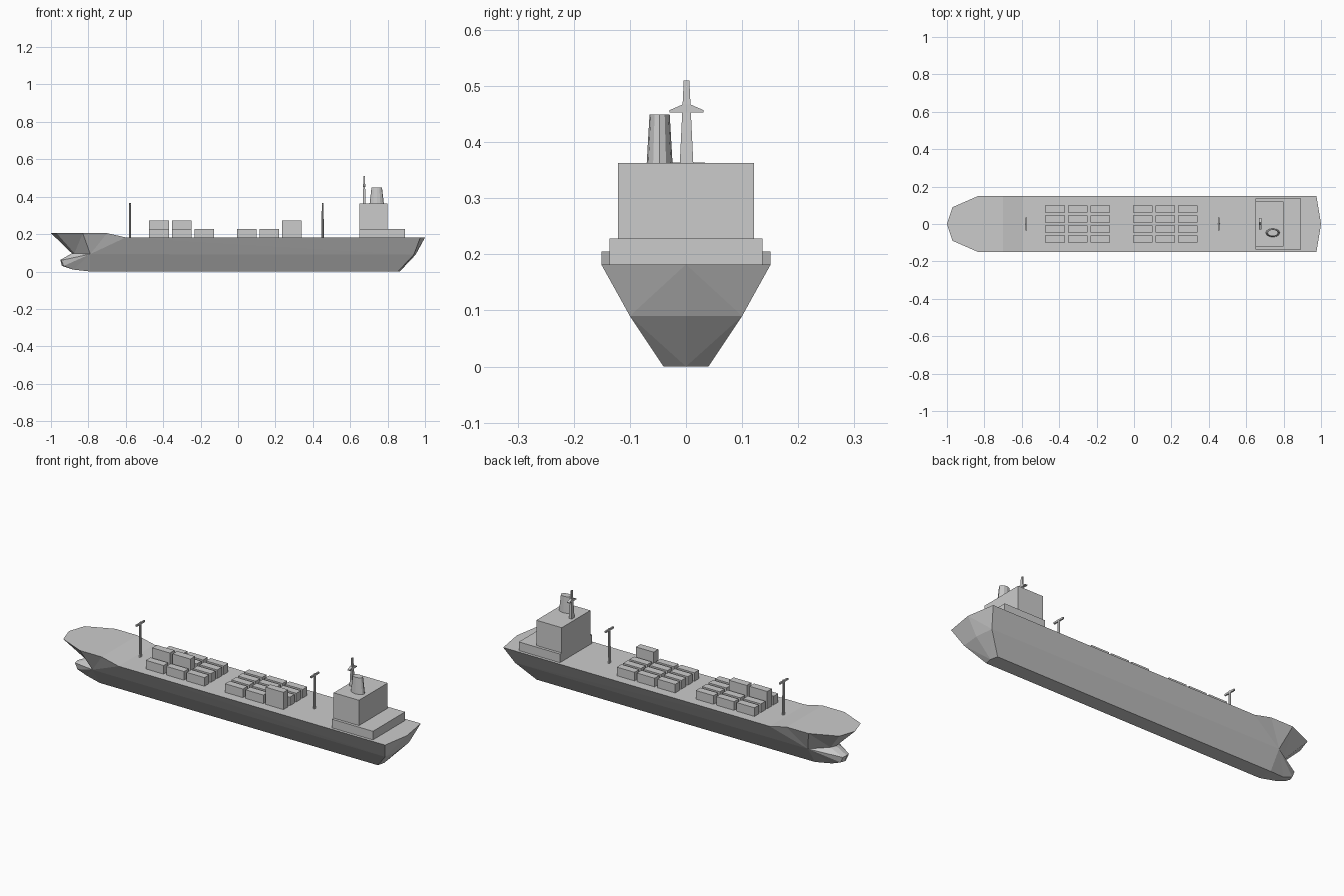
import bpy, bmesh, math
from mathutils import Matrix

if "Cube" in bpy.data.objects:
    bpy.data.objects.remove(bpy.data.objects["Cube"])

DECK = 0.182


def finish(bm, name):
    bmesh.ops.recalc_face_normals(bm, faces=bm.faces)
    me = bpy.data.meshes.new(name)
    bm.to_mesh(me)
    bm.free()
    ob = bpy.data.objects.new(name, me)
    bpy.context.collection.objects.link(ob)
    return ob


def box(name, x0, x1, y0, y1, z0, z1):
    bm = bmesh.new()
    bmesh.ops.create_cube(bm, size=1)
    bmesh.ops.scale(bm, vec=(x1 - x0, y1 - y0, z1 - z0), verts=bm.verts)
    bmesh.ops.translate(bm, vec=((x0 + x1) / 2, (y0 + y1) / 2, (z0 + z1) / 2), verts=bm.verts)
    return finish(bm, name)


def tapered(name, x, y, z0, z1, r0, r1, sides, turn=0.0):
    """Lofted column: r0 and r1 are (x radius, y radius) at bottom and top."""
    bm = bmesh.new()
    rings = []
    for z, r in ((z0, r0), (z1, r1)):
        rings.append([bm.verts.new((x + r[0] * math.cos(2 * math.pi * (i + turn) / sides),
                                    y + r[1] * math.sin(2 * math.pi * (i + turn) / sides), z))
                      for i in range(sides)])
    for i in range(sides):
        j = (i + 1) % sides
        bm.faces.new((rings[0][i], rings[0][j], rings[1][j], rings[1][i]))
    bm.faces.new(rings[0])
    bm.faces.new(rings[1])
    return finish(bm, name)


def slab(name, profile, x, depth):
    """Extrude a y-z profile along x."""
    bm = bmesh.new()
    f = bm.faces.new([bm.verts.new((x - depth / 2, y, z)) for y, z in profile])
    ext = bmesh.ops.extrude_face_region(bm, geom=[f])
    bmesh.ops.translate(bm, vec=(depth, 0, 0),
                        verts=[v for v in ext["geom"] if isinstance(v, bmesh.types.BMVert)])
    return finish(bm, name)


# Hull: one half from key points (d deck, m knuckle, n/l/b bulb, k keel), then mirrored
P = dict(
    d0=(-1, 0, .205), d1=(-.97, .09, .205), d2=(-.83, .151, .205), d3=(-.70, .151, .205),
    d4=(-.60, .151, DECK), d5=(.975, .151, DECK), d6=(1, 0, DECK),
    c3=(-.70, 0, .205), c4=(-.60, 0, DECK),
    m0=(-.888, 0, .097), m1=(-.875, .03, .097), m2=(-.79, .10, .093),
    m4=(.94, .10, .09), m5=(.95, 0, .09),
    n0=(-.95, 0, .062), n1=(-.945, .026, .06), l0=(-.942, 0, .03), l1=(-.932, .026, .03),
    b0=(-.88, 0, .01), b1=(-.88, .024, .01),
    k0=(-.79, 0, 0), k1=(-.79, .04, 0), k2=(.855, .04, 0), k3=(.865, 0, 0))
FACES = """d0 d1 d2 d3 c3|c3 d3 d4 c4|c4 d4 d5 d6
d0 d1 m1 m0|d1 d2 m1|d2 m2 m1|d2 d3 m2|d3 d4 m2|d4 m4 m2|d4 d5 m4
m0 m1 n1 n0|m1 m2 n1|n0 n1 l1 l0|n1 m2 l1|l1 m2 b1|b1 m2 k1|l0 l1 b1 b0|b0 b1 k1 k0
m2 m4 k2 k1|k0 k1 k2 k3|d6 d5 m4|d6 m4 m5|m5 m4 k3|m4 k2 k3""".replace("\n", "|")
bm = bmesh.new()
V = {n: bm.verts.new(co) for n, co in P.items()}
for f in FACES.split("|"):
    bm.faces.new([V[n] for n in f.split()])
dup = bmesh.ops.duplicate(bm, geom=bm.verts[:] + bm.edges[:] + bm.faces[:])["geom"]
bmesh.ops.transform(bm, matrix=Matrix.Diagonal((1, -1, 1, 1)),
                    verts=[v for v in dup if isinstance(v, bmesh.types.BMVert)])
bmesh.ops.remove_doubles(bm, verts=bm.verts, dist=1e-5)
finish(bm, "hull")

# Deck house and bridge tower
box("deck_house", .65, .893, -.136, .136, DECK, .228)
box("bridge_tower", .65, .80, -.121, .121, .228, .363)

# Funnel
tapered("funnel", .742, -.047, .363, .449, (.038, .023), (.028, .018), 12)

# Radar mast with cross arm
r = math.sqrt(2)
tapered("radar_mast", .675, .001, .363, .51, (.008 * r, .012 * r), (.003 * r, .005 * r), 4, .5)
slab("radar_arm", [(-.029, .453), (.031, .453), (.031, .457), (.008, .467), (-.006, .467), (-.029, .457)],
     .675, .014)

# Deck posts with cross arms
for i, x in enumerate((-.577, .453)):
    tapered(f"deck_post_{i + 1}", x, 0, DECK, .366, (.006, .010), (.005, .007), 8)
    box(f"deck_post_arm_{i + 1}", x - .004, x + .004, -.034, .034, .355, .364)

# Containers: six bays of four rows, with a few stacked two high
H, L, W = .046, .105, .039
stacked = {(0, 1), (1, 1), (5, 0)}
for bay, x in enumerate((-.475, -.354, -.233, -.006, .115, .234)):
    for row in range(4):
        y = (row - 1.5) * .0538
        for level in range(2 if (bay, row) in stacked else 1):
            z = DECK + level * H
            box(f"container_{bay}_{row}_{level}", x, x + L, y - W / 2, y + W / 2, z, z + H)
